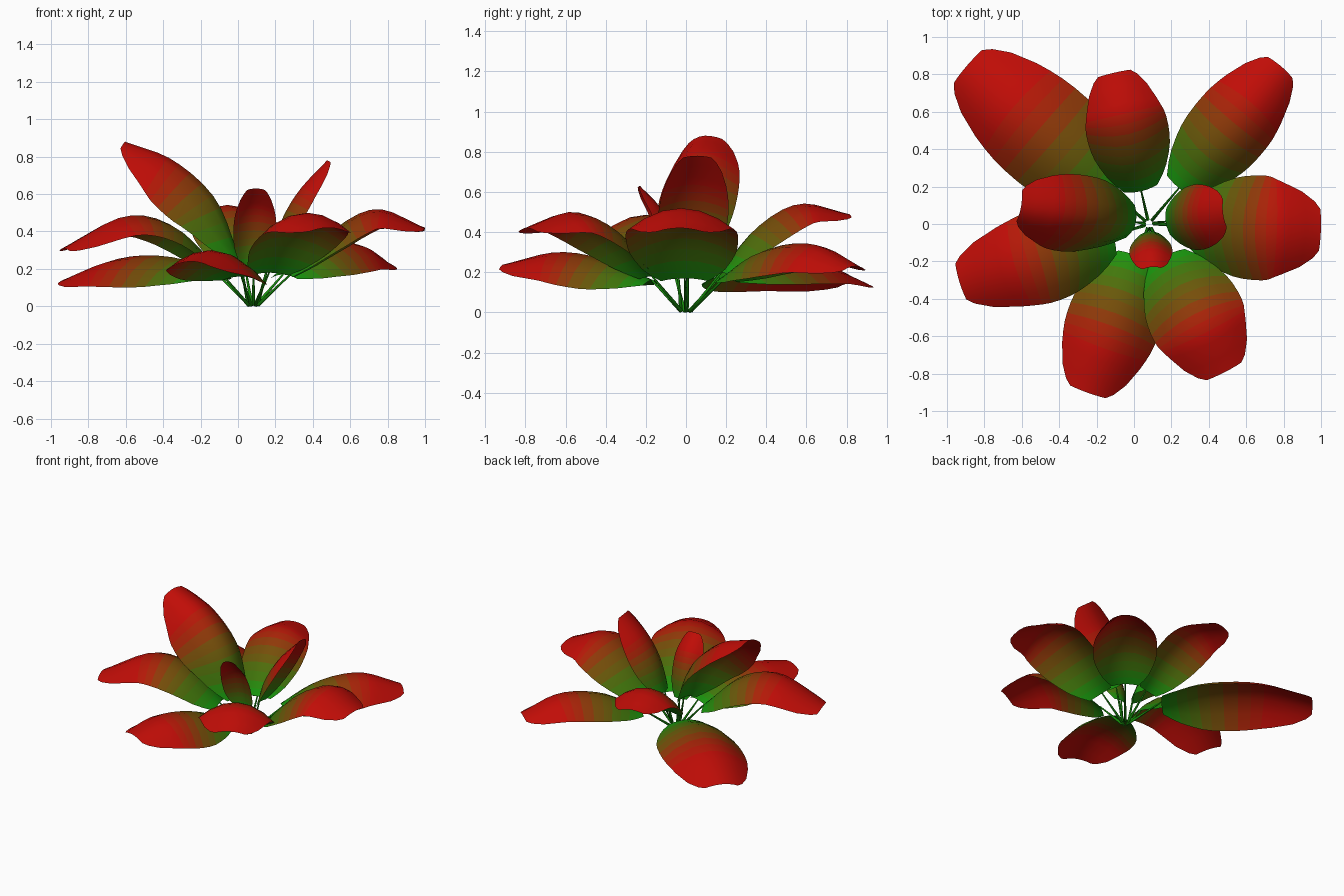
import bpy, math
from mathutils import Vector

if "Cube" in bpy.data.objects:
    bpy.data.objects.remove(bpy.data.objects["Cube"])

CROWN = Vector((0.08, 0, 0))
GREEN, RED = (0.12, 0.58, 0.08), (0.75, 0.08, 0.06)   # display values
BANDS = 14

# green-to-red gradient, one material per band
mats = []
for i in range(BANDS):
    k = i / (BANDS - 1)
    m = bpy.data.materials.new(f"leaf_tint_{i}")
    m.diffuse_color = [(g + (r - g) * k) ** 2.2 for g, r in zip(GREEN, RED)] + [1]
    m.use_nodes = True
    m.node_tree.nodes["Principled BSDF"].inputs["Base Color"].default_value = m.diffuse_color
    mats.append(m)

# leaf width profile: (position along leaf, fraction of half width)
PROFILE = [(0, .42), (.06, .6), (.12, .74), (.2, .86), (.28, .94), (.36, .98), (.45, 1),
           (.54, 1), (.62, .98), (.7, .94), (.78, .88), (.9, .72), (.97, .54), (1, .4)]
ACROSS = [-1, -.7, -.35, 0, .35, .7, 1]


def spline(p, t):
    """Catmull-Rom through four points, t in 0..1."""
    q = [2 * p[0] - p[1], *p, 2 * p[3] - p[2]]
    i = min(int(t * 3), 2)
    u = t * 3 - i
    a, b, c, d = q[i:i + 4]
    return .5 * (2 * b + (c - a) * u + (2 * a - 5 * b + 4 * c - d) * u ** 2
                 + (3 * b - a - 3 * c + d) * u ** 3)


def mesh_object(name, verts, faces, tints):
    me = bpy.data.meshes.new(name)
    me.from_pydata(verts, [], faces)
    for m in mats:
        me.materials.append(m)
    for f, tint in zip(me.polygons, tints):
        f.material_index = tint
        f.use_smooth = True
    ob = bpy.data.objects.new(name, me)
    bpy.context.collection.objects.link(ob)


def leaf(name, angle, spine, half, droop_right, droop_left):
    a = math.radians(angle)
    out = Vector((math.cos(a), math.sin(a), 0))
    side = Vector((-math.sin(a), math.cos(a), 0))
    pts = [CROWN + out * r + Vector((0, 0, z)) for r, z in spine]
    verts, faces, tints = [], [], []
    n = len(ACROSS)
    for t, w in PROFILE:
        c = spline(pts, t)
        e = .01
        tan = (spline(pts, min(t + e, 1)) - spline(pts, max(t - e, 0))).normalized()
        up = tan.cross(side).normalized()
        for s in ACROSS:
            droop = droop_left if s > 0 else droop_right
            verts.append(c + side * (s * w * half) - up * (droop * w * w * s * s))
    for j in range(len(PROFILE) - 1):
        mid = (PROFILE[j][0] + PROFILE[j + 1][0]) / 2
        tint = min(BANDS - 1, int(mid / .72 * BANDS))
        for i in range(n - 1):
            k = j * n + i
            faces.append((k, k + n, k + n + 1, k + 1))
            tints.append(tint)
    mesh_object(name, verts, faces, tints)

    # thin tapered stalk from the crown to the leaf base
    lo, hi = CROWN + out * .025 + Vector((0, 0, .005)), pts[0].copy()
    ax = (hi - lo).normalized()
    v = ax.cross(side)
    ring = lambda c, r: [c + (side * math.cos(h) + v * math.sin(h)) * r
                         for h in (math.tau * i / 5 for i in range(5))]
    mesh_object(name + "_stalk", ring(lo, .010) + ring(hi, .005),
                [(i, (i + 1) % 5, 5 + (i + 1) % 5, 5 + i) for i in range(5)]
                + [(4, 3, 2, 1, 0)], [0] * 6)


# name, heading, spine (radius, height), half width, edge droop right and left
LEAVES = [
    ("back_left_leaf", 139, [(.25, .17), (.55, .26), (.92, .26), (1.29, .15)], .29, .13, .17),
    ("back_leaf", 103, [(.18, .2), (.36, .42), (.58, .54), (.83, .49)], .22, .11, .11),
    ("back_right_leaf", 50, [(.25, .17), (.52, .31), (.82, .34), (1.10, .23)], .22, .16, .12),
    ("right_leaf", -2, [(.2, .17), (.42, .4), (.66, .52), (.92, .42)], .28, .12, .12),
    ("front_right_leaf", -63, [(.19, .18), (.4, .4), (.63, .5), (.89, .42)], .26, .12, .12),
    ("front_left_leaf", -110, [(.18, .16), (.42, .26), (.68, .3), (.96, .24)], .25, .13, .16),
    ("left_leaf", -163, [(.2, .2), (.45, .43), (.72, .48), (1.06, .31)], .25, .11, .11),
    ("upright_right_leaf", 8, [(.09, .25), (.15, .45), (.25, .62), (.40, .78)], .175, .08, .09),
    ("upright_left_leaf", 172, [(.07, .25), (.2, .57), (.43, .78), (.69, .88)], .21, .11, .24),
    ("upright_front_leaf", -86, [(.04, .2), (.06, .35), (.12, .51), (.23, .63)], .115, .07, .07),
]
for args in LEAVES:
    leaf(*args)
